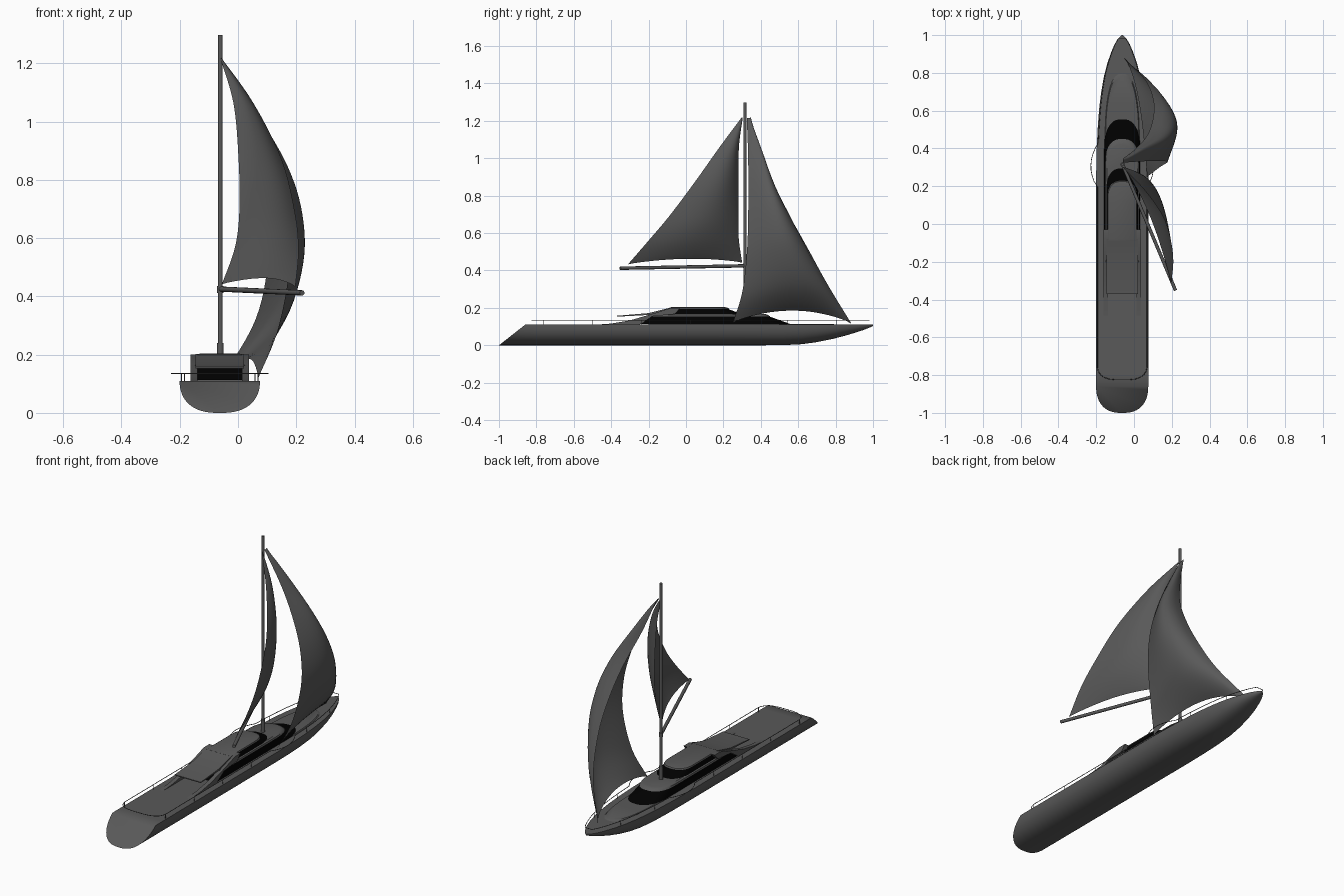
import bpy, bmesh, math
from mathutils import Vector

if "Cube" in bpy.data.objects:
    bpy.data.objects.remove(bpy.data.objects["Cube"])

CX = -0.0625          # hull centreline
DECK = 0.11

def material(name, v):
    m = bpy.data.materials.new(name)
    m.diffuse_color = (v, v, v, 1)
    m.use_nodes = True
    m.node_tree.nodes["Principled BSDF"].inputs["Base Color"].default_value = m.diffuse_color
    return m

GREY = material("dark_grey", 0.1)
BLACK = material("black_glass", 0.0)

def finish(ob, mat, angle=35):
    if mat:
        ob.data.materials.append(mat)
    bpy.ops.object.select_all(action='DESELECT')
    ob.select_set(True)
    bpy.context.view_layer.objects.active = ob
    if ob.type == 'CURVE':
        bpy.ops.object.convert(target='MESH')
    bpy.ops.object.shade_smooth_by_angle(angle=math.radians(angle))
    return ob

def mesh_object(name, verts, faces, mat, angle=35):
    bm = bmesh.new()
    vs = [bm.verts.new(v) for v in verts]
    for f in faces:
        bm.faces.new([vs[i] for i in f])
    bmesh.ops.recalc_face_normals(bm, faces=bm.faces)
    me = bpy.data.meshes.new(name)
    bm.to_mesh(me)
    bm.free()
    ob = bpy.data.objects.new(name, me)
    bpy.context.collection.objects.link(ob)
    return finish(ob, mat, angle)

def loft(name, rings, mat, angle=35):
    n = len(rings[0])
    verts = [v for r in rings for v in r]
    faces = [(k*n+i, k*n+(i+1) % n, (k+1)*n+(i+1) % n, (k+1)*n+i)
             for k in range(len(rings)-1) for i in range(n)]
    faces += [tuple(range(n)), tuple(range((len(rings)-1)*n, len(rings)*n))]
    return mesh_object(name, verts, faces, mat, angle)

def tube(name, pts, r, mat=GREY, cyclic=False, res=2):
    cu = bpy.data.curves.new(name, 'CURVE')
    cu.dimensions = '3D'
    cu.bevel_depth = r
    cu.bevel_resolution = res
    cu.use_fill_caps = True
    sp = cu.splines.new('POLY')
    sp.points.add(len(pts)-1)
    for p, q in zip(sp.points, pts):
        p.co = (*q, 1)
    sp.use_cyclic_u = cyclic
    ob = bpy.data.objects.new(name, cu)
    bpy.context.collection.objects.link(ob)
    return finish(ob, mat, 50)

def spline(pts, t):
    # Catmull-Rom through the points, t in 0..1
    p = [Vector(q) for q in pts]
    p = [2*p[0]-p[1]] + p + [2*p[-1]-p[-2]]
    s = min(t*(len(pts)-1), len(pts)-1-1e-6)
    i, f = int(s), s-int(s)
    a, b, c, d = p[i:i+4]
    return 0.5*(2*b + (c-a)*f + (2*a-5*b+4*c-d)*f*f + (3*b-a-3*c+d)*f**3)

def lerp_table(table, y):
    for a, b in zip(table, table[1:]):
        if a[0] <= y <= b[0]:
            f = (y-a[0])/(b[0]-a[0])
            return [p+(q-p)*f for p, q in zip(a[1:], b[1:])]
    return list(table[-1][1:])

# hull: (y, half beam, keel height)
STATIONS = [(-1, .138, 0), (-.8, .138, 0), (-.3, .138, 0), (.25, .138, 0), (.4, .135, 0),
            (.52, .129, .001), (.62, .121, .006), (.7, .111, .017), (.78, .097, .033), (.85, .079, .051),
            (.91, .058, .069), (.95, .041, .082), (.98, .023, .094), (1.0, .003, .103)]
rings = []
for y, b, k in STATIONS:
    ring = []
    for i in range(33):
        a = math.pi*i/32
        c, s = math.cos(a), math.sin(a)
        x = b*math.copysign(abs(c)**0.78, c)
        z = DECK-(DECK-k)*abs(s)**0.9
        yy = -1+.14*z/DECK if y == -1 else y     # raked transom
        ring.append((CX+x, yy, z))
    rings.append(ring)
loft("hull", rings, GREY, 40)

# superstructure tiers: rounded-front outlines (half width, front, nose length, back, z)
def outline(w, front, nose, back, z):
    pts = [(CX+w, back, z)]
    for i in range(25):
        a = math.pi*i/24
        c, s = math.cos(a), math.sin(a)
        pts.append((CX+w*math.copysign(abs(c)**.75, c), front-nose+nose*abs(s)**.9, z))
    return pts + [(CX-w, back, z)]

def tier(name, levels, mat):
    loft(name, [outline(*l) for l in levels], mat)

tier("foredeck_trunk", [(.092, .80, .35, -.2, .108), (.088, .785, .35, -.2, .115)], GREY)
tier("lower_windows", [(.095, .56, .16, -.25, .113), (.085, .44, .13, -.22, .156)], BLACK)
tier("lower_roof", [(.09, .45, .13, -.20, .154), (.088, .44, .13, -.20, .162),
                    (.08, .42, .13, -.20, .168)], GREY)
tier("upper_windows", [(.083, .30, .11, -.12, .166), (.073, .22, .09, -.08, .196)], BLACK)
tier("upper_roof", [(.078, .23, .09, -.09, .194), (.076, .225, .09, -.09, .2),
                    (.068, .21, .09, -.08, .204)], GREY)

# canopy sloping aft from the upper roof
CANOPY = [(-.37, .153), (-.37, .158), (-.2, .172), (-.08, .202), (-.08, .194), (-.2, .162)]
loft("aft_canopy", [[(CX+x, y, z) for y, z in CANOPY] for x in (-.083, .083)], GREY)

# side wings running from the roof down to the aft deck
WING = [(-.5, .109), (-.4, .116), (-.3, .133), (-.18, .168), (-.08, .2), (-.03, .2),
        (-.06, .167), (-.18, .155), (-.25, .109)]
for side, s in (("left", -1), ("right", 1)):
    loft(side+"_wing", [[(CX+s*x, y, z) for y, z in WING] for x in (.076, .1)], GREY)

# guard rail with bulges abreast of the mast
half = []
for i in range(61):
    y = -.76+i*(1.74/60)
    b = lerp_table(STATIONS, y)[0]*.95
    if .2 < y < .42:
        b += .036*math.sin(math.pi*(y-.2)/.22)**.7
    half.append((b, y))
stern = [(.13*math.cos(a)**.6, -.76-.065*math.sin(a)) for a in (1.45, 1.2, .9, .6, .3)]
side = stern + half
RAIL = .135
loop = [(CX+x, y, RAIL) for x, y in side] + [(CX-x, y, RAIL) for x, y in reversed(side)]
tube("guard_rail", loop, .0018, cyclic=True, res=1)
n = 0
for b, y in half[::9]:
    if .2 < y < .42:
        continue
    for s in (-1, 1):
        n += 1
        tube(f"rail_post_{n}", [(CX+s*b, y, .105), (CX+s*b, y, RAIL)], .0016, res=1)

# mast and boom
MY = .315
tube("mast", [(CX+.002, MY, .16), (CX+.002, MY, 1.298)], .008, res=4)
tube("mast_collar", [(CX+.002, MY, .16), (CX+.002, MY, .24)], .0115, res=4)
tube("boom_joint", [(CX+.002, MY, .412), (CX+.002, MY, .436)], .0115, res=4)
tube("boom", [(CX+.002, MY, .425), (.22, -.352, .412)], .009, res=4)

# sails: surface between luff and leech with a belly and an arched foot
def sail(name, luff, leech, belly, foot, arch, skew, rows=36, cols=20):
    verts, faces = [], []
    for j in range(rows+1):
        t = j/rows
        a, b = spline(luff, t), spline(leech, t)
        chord = b-a
        nrm = Vector((-chord.y, chord.x, 0))
        nrm = nrm.normalized() if nrm.length > 1e-6 else Vector((1, 0, 0))
        depth = belly*max(0, math.sin(math.pi*t))**.8 + foot*t**3
        for i in range(cols+1):
            u = i/cols
            bow = max(0, math.sin(math.pi*u**skew))
            p = a+chord*u + nrm*depth*bow
            p.z += arch*max(0, math.sin(math.pi*u))**.8*t**6
            verts.append(p)
    w = cols+1
    for j in range(rows):
        for i in range(cols):
            k = j*w+i
            faces.append((k, k+1, k+w+1, k+w))
    return mesh_object(name, verts, faces, GREY, 80)

sail("main_sail",
     [(-.06, .303, 1.217), (-.015, .283, 1.06), (.002, .28, .87), (.005, .28, .7),
      (-.01, .282, .57), (-.055, .30, .442)],
     [(-.057, .298, 1.219), (.055, .18, 1.06), (.15, .045, .87), (.195, -.09, .69),
      (.208, -.2, .56), (.197, -.31, .433)],
     .046, .03, .025, .85)
sail("head_sail",
     [(-.058, .347, 1.217), (.005, .395, 1.03), (.07, .47, .85), (.1, .555, .69),
      (.103, .65, .52), (.06, .76, .32), (-.057, .885, .115)],
     [(-.058, .325, 1.215), (.05, .332, 1.02), (.125, .333, .84), (.168, .332, .67),
      (.175, .325, .49), (.135, .3, .28), (.07, .25, .12)],
     .095, .035, .068, .64)
